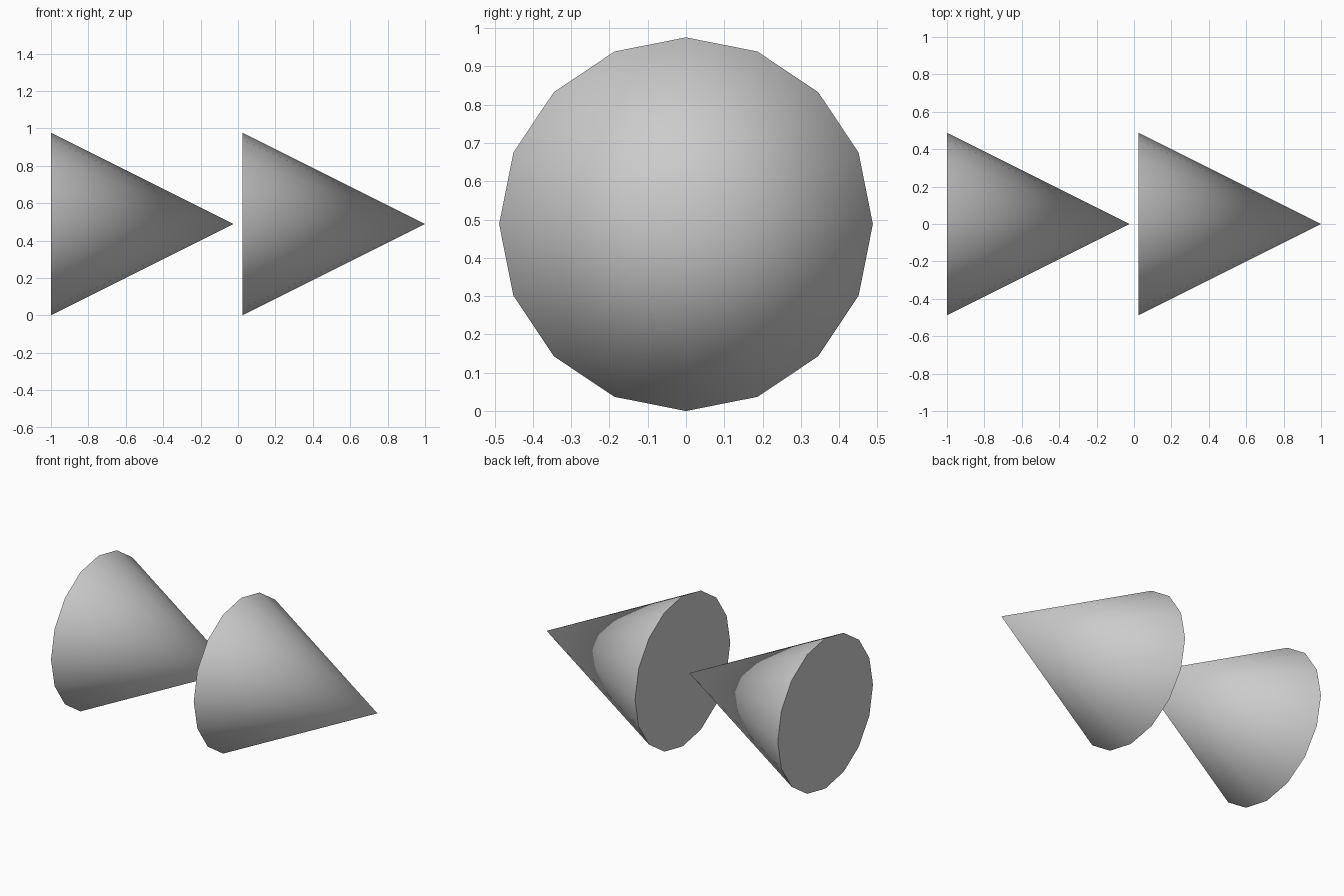
import bpy
from math import radians

if "Cube" in bpy.data.objects:
    bpy.data.objects.remove(bpy.data.objects["Cube"])

SIZE = 0.976        # cone length and base diameter
RADIUS = SIZE / 2


def sideways_cone(name, base_x):
    """Capped 16-sided cone lying along x, tip towards +x."""
    bpy.ops.mesh.primitive_cone_add(
        vertices=16, radius1=RADIUS, radius2=0, depth=SIZE,
        end_fill_type='NGON',
        location=(base_x + SIZE / 2, 0, RADIUS),
        rotation=(0, radians(90), 0))
    cone = bpy.context.object
    cone.name = name
    # Smooth sides, crisp base rim
    bpy.ops.object.shade_smooth_by_angle(angle=radians(40))
    return cone


# Two identical arrow-like cones in a row, as in a fast-forward symbol
sideways_cone("rear_cone", -1.0)
sideways_cone("front_cone", 1.0 - SIZE)
